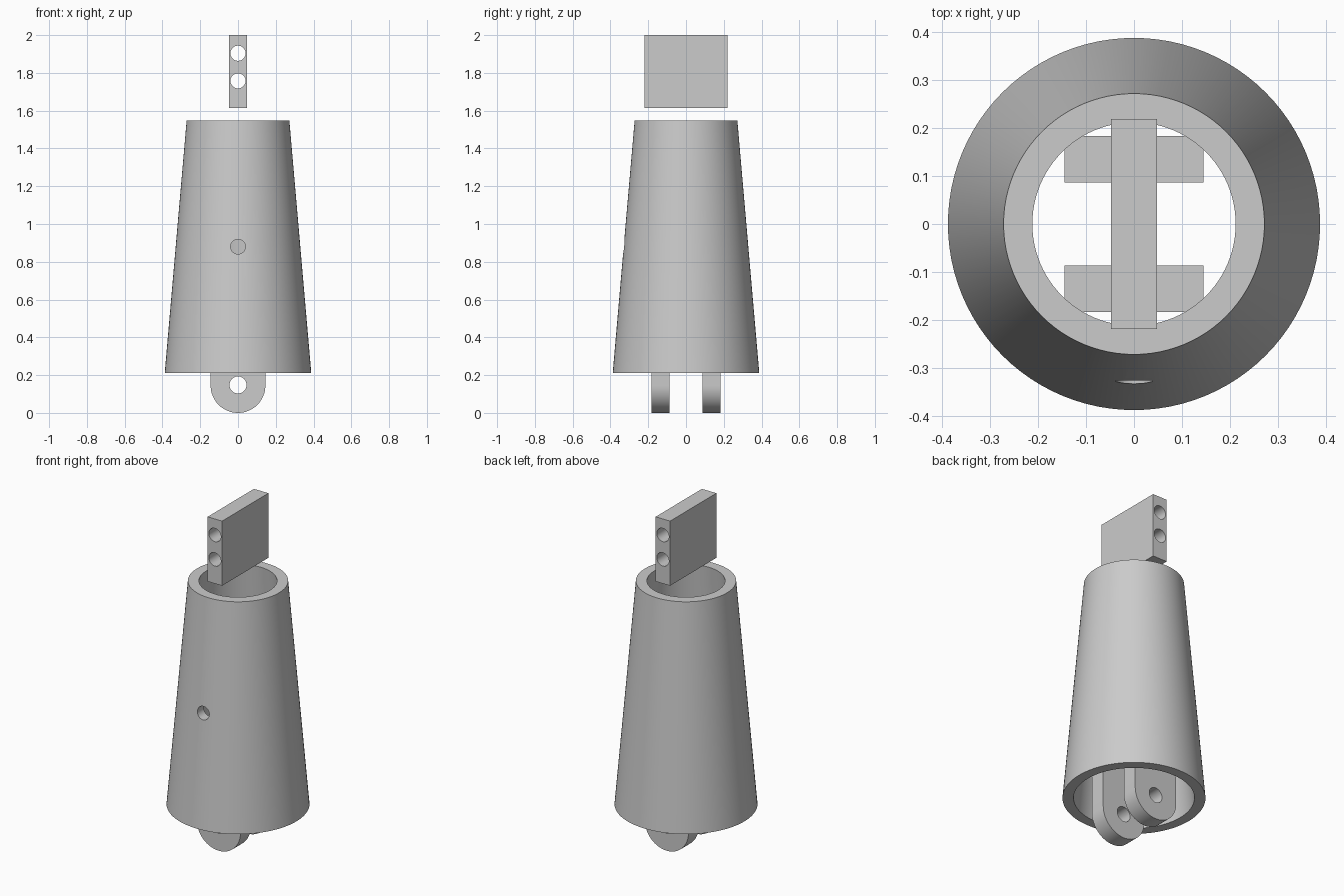
import bpy, bmesh, math
from mathutils import Matrix

cube = bpy.data.objects.get("Cube")
if cube:
    bpy.data.objects.remove(cube, do_unlink=True)

grey = bpy.data.materials.new("plain grey")
grey.use_nodes = True
tone = (0.6, 0.6, 0.6, 1)
grey.diffuse_color = tone
grey.node_tree.nodes["Principled BSDF"].inputs["Base Color"].default_value = tone


def add_object(name, bm):
    bmesh.ops.recalc_face_normals(bm, faces=bm.faces)
    mesh = bpy.data.meshes.new(name)
    bm.to_mesh(mesh)
    bm.free()
    mesh.materials.append(grey)
    obj = bpy.data.objects.new(name, mesh)
    bpy.context.collection.objects.link(obj)
    return obj


def select(obj):
    bpy.ops.object.select_all(action="DESELECT")
    obj.select_set(True)
    bpy.context.view_layer.objects.active = obj


def extrude_profile(name, points, y0, y1):
    """Solid from an (x, z) outline running from y0 to y1."""
    bm = bmesh.new()
    face = bm.faces.new([bm.verts.new((x, y0, z)) for x, z in points])
    out = bmesh.ops.extrude_face_region(bm, geom=[face])
    moved = [g for g in out["geom"] if isinstance(g, bmesh.types.BMVert)]
    bmesh.ops.translate(bm, verts=moved, vec=(0, y1 - y0, 0))
    return add_object(name, bm)


def drill(obj, z, radius, y0, y1):
    """Cut a round hole along y at height z."""
    bm = bmesh.new()
    bmesh.ops.create_cone(bm, cap_ends=True, segments=48, radius1=radius,
                          radius2=radius, depth=y1 - y0)
    bm.transform(Matrix.Translation((0, (y0 + y1) / 2, z))
                 @ Matrix.Rotation(math.pi / 2, 4, "X"))
    cutter = add_object("hole_cutter", bm)
    cutter.hide_render = True
    mod = obj.modifiers.new("hole", "BOOLEAN")
    mod.operation = "DIFFERENCE"
    mod.solver = "EXACT"
    mod.object = cutter
    select(obj)
    bpy.ops.object.modifier_apply(modifier=mod.name)
    bpy.data.objects.remove(cutter, do_unlink=True)


def smooth(obj):
    select(obj)
    bpy.ops.object.shade_smooth_by_angle(angle=math.radians(30))


# Tapered hollow shell, turned from its wall section
bm = bmesh.new()
section = [(0.388, 0.21), (0.272, 1.547), (0.212, 1.547), (0.328, 0.21)]
verts = [bm.verts.new((r, 0, z)) for r, z in section]
edges = [bm.edges.new((verts[i], verts[(i + 1) % 4])) for i in range(4)]
bmesh.ops.spin(bm, geom=verts + edges, axis=(0, 0, 1), cent=(0, 0, 0),
               angle=math.tau, steps=96)
bmesh.ops.remove_doubles(bm, verts=bm.verts, dist=0.0005)
shell = add_object("tapered_shell", bm)
drill(shell, 0.88, 0.039, -0.5, -0.1)
smooth(shell)

# Upright plate with two holes running through its length
w = 0.048
plate = extrude_profile("top_plate", [(-w, 1.613), (w, 1.613), (w, 2), (-w, 2)],
                        -0.219, 0.219)
for z in (1.758, 1.904):
    drill(plate, z, 0.04, -0.4, 0.4)
smooth(plate)

# Pair of round-ended lugs under the shell
R, LUG_TOP = 0.145, 0.56
outline = [(R * math.cos(a), R + R * math.sin(a))
           for a in (math.pi + math.pi * i / 32 for i in range(33))]
outline += [(R, LUG_TOP), (-R, LUG_TOP)]
for name, y in (("front_lug", -0.135), ("back_lug", 0.135)):
    lug = extrude_profile(name, outline, y - 0.048, y + 0.048)
    drill(lug, 0.148, 0.045, y - 0.1, y + 0.1)
    smooth(lug)
